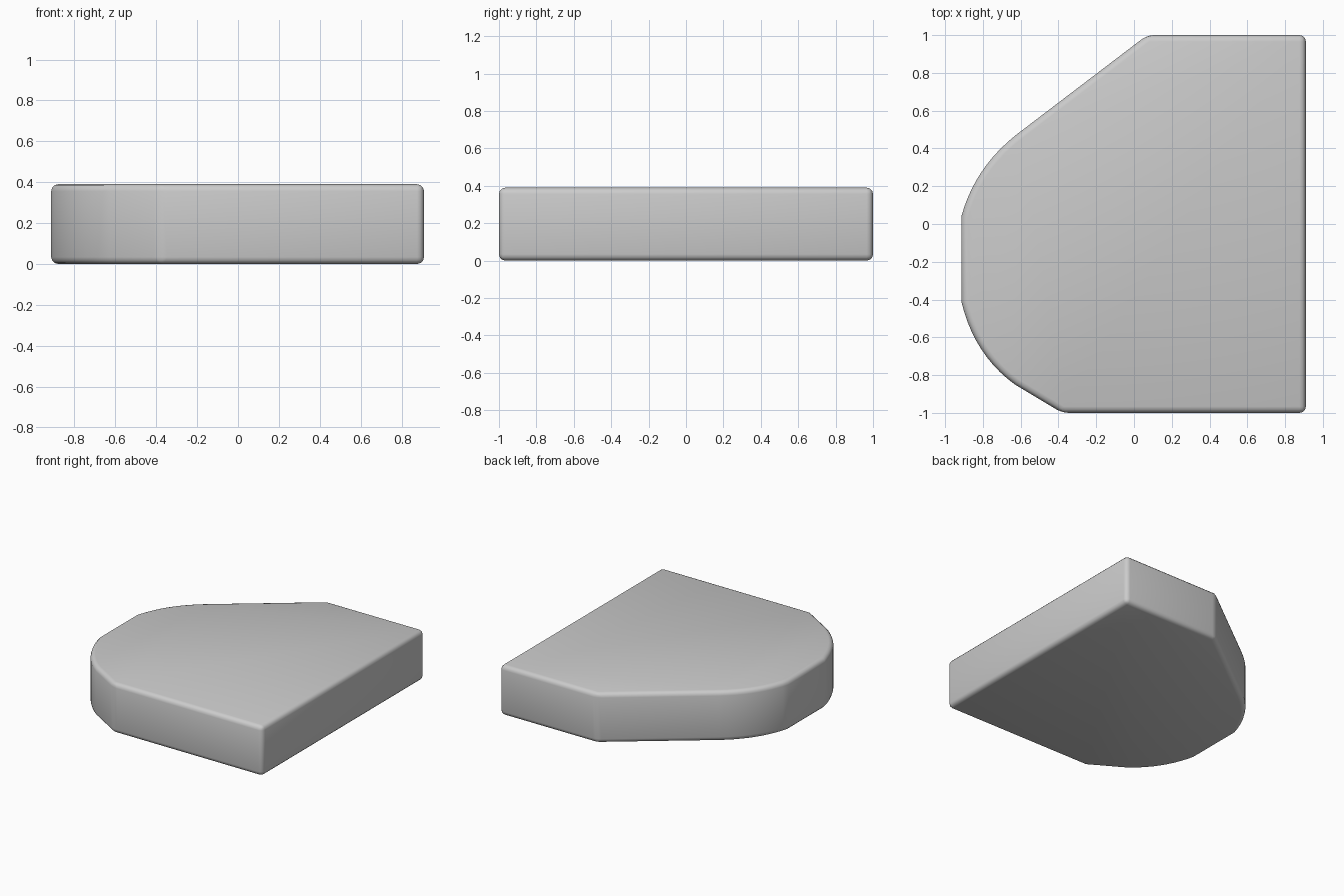
import bpy, bmesh, math

if "Cube" in bpy.data.objects:
    bpy.data.objects.remove(bpy.data.objects["Cube"])

HEIGHT = 0.39

def bezier(a, b, c, d, n=10):
    pts = []
    for i in range(n + 1):
        t = i / n
        s = 1 - t
        pts.append(tuple(s**3*a[k] + 3*s*s*t*b[k] + 3*s*t*t*c[k] + t**3*d[k] for k in (0, 1)))
    return pts

# Slab outline: square right side, rounded left side with a long slanted edge
outline = [(0.91, -1.0), (0.91, 1.0), (0.07, 1.0)]
outline += bezier((-0.62, 0.475), (-0.78, 0.35), (-0.87, 0.20), (-0.914, 0.04))
outline += bezier((-0.914, -0.41), (-0.87, -0.60), (-0.77, -0.75), (-0.63, -0.85))
outline += [(-0.38, -1.0)]

# Extrude the outline
bm = bmesh.new()
face = bm.faces.new([bm.verts.new((x, y, 0)) for x, y in outline])
ext = bmesh.ops.extrude_face_region(bm, geom=[face])
for v in ext["geom"]:
    if isinstance(v, bmesh.types.BMVert):
        v.co.z = HEIGHT
bmesh.ops.recalc_face_normals(bm, faces=bm.faces)
mesh = bpy.data.meshes.new("slab")
bm.to_mesh(mesh)
bm.free()
slab = bpy.data.objects.new("slab", mesh)
bpy.context.collection.objects.link(slab)

# Soft rounded rim and corners
bevel = slab.modifiers.new("rim", "BEVEL")
bevel.width = 0.034
bevel.segments = 3
bevel.limit_method = "ANGLE"
bevel.angle_limit = math.radians(25)

bpy.context.view_layer.objects.active = slab
slab.select_set(True)
bpy.ops.object.modifier_apply(modifier="rim")
bpy.ops.object.shade_smooth_by_angle(angle=math.radians(31))
